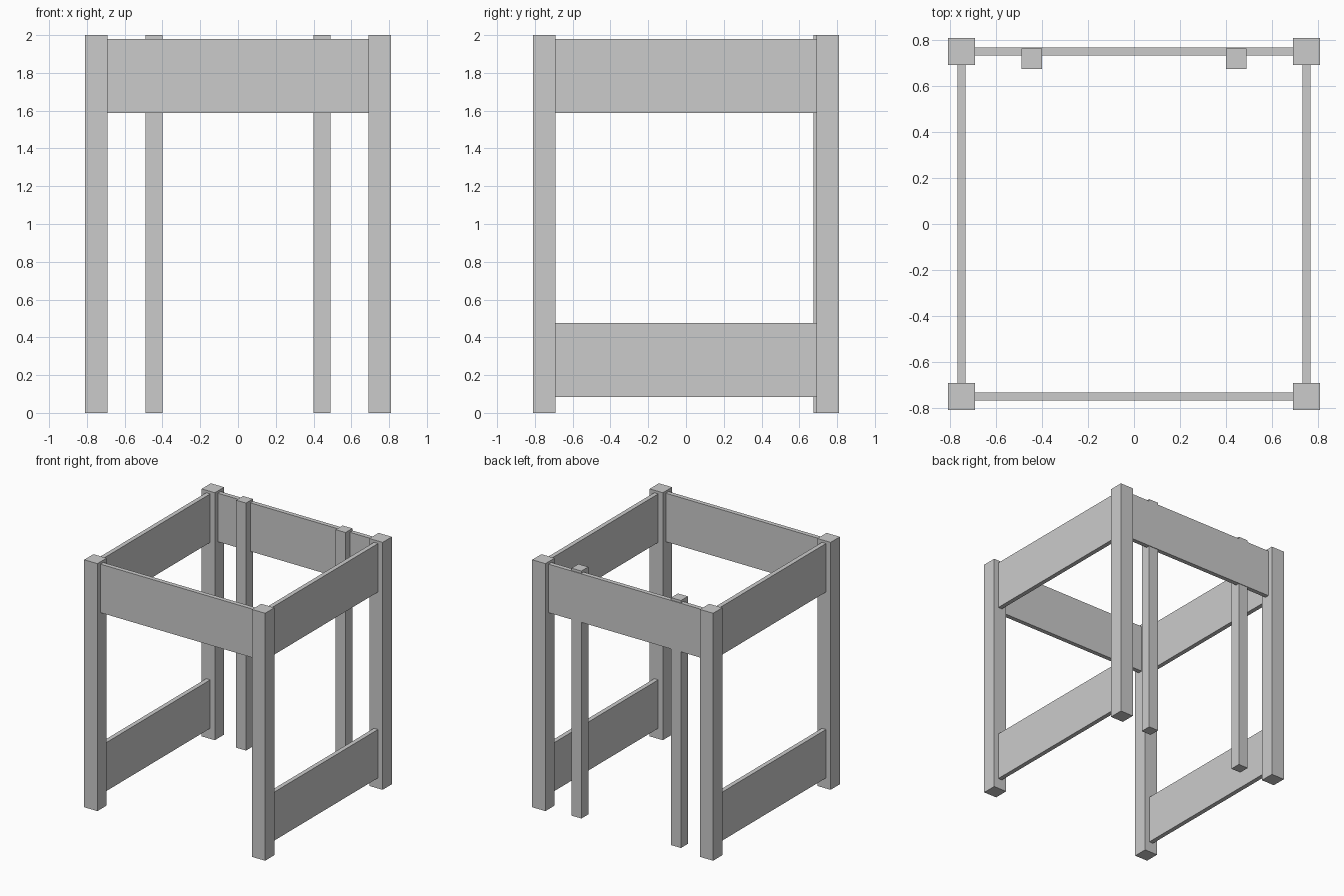
import bpy

if "Cube" in bpy.data.objects:
    bpy.data.objects.remove(bpy.data.objects["Cube"])

LEG_C, LEG_W = 0.75, 0.118      # corner post centre offset and width
RAIL_H, RAIL_T = 0.392, 0.036   # rail board height and thickness
SPAN = 2 * LEG_C - LEG_W        # clear distance between posts
TOP_Z, LOW_Z = 1.784, 0.281     # rail centre heights


def box(name, center, size):
    bpy.ops.mesh.primitive_cube_add(size=1, location=center)
    ob = bpy.context.object
    ob.name = name
    ob.scale = size
    bpy.ops.object.transform_apply(location=False, rotation=False, scale=True)
    return ob


# Corner posts
for sx, side in ((-1, "left"), (1, "right")):
    for sy, end in ((-1, "front"), (1, "back")):
        box(f"{end}_{side}_leg", (sx * LEG_C, sy * LEG_C, 1), (LEG_W, LEG_W, 2))

# Upper boards at front and back
for sy, end in ((-1, "front"), (1, "back")):
    box(f"{end}_upper_rail", (0, sy * LEG_C, TOP_Z), (SPAN, RAIL_T, RAIL_H))

for sx, side in ((-1, "left"), (1, "right")):
    # Upper and lower boards on each side
    for z, level in ((TOP_Z, "upper"), (LOW_Z, "lower")):
        box(f"{side}_{level}_rail", (sx * LEG_C, 0, z), (RAIL_T, SPAN, RAIL_H))
    # Slim uprights set into the back board
    box(f"{side}_back_upright", (sx * 0.445, 0.719, 1), (0.088, 0.088, 2))
